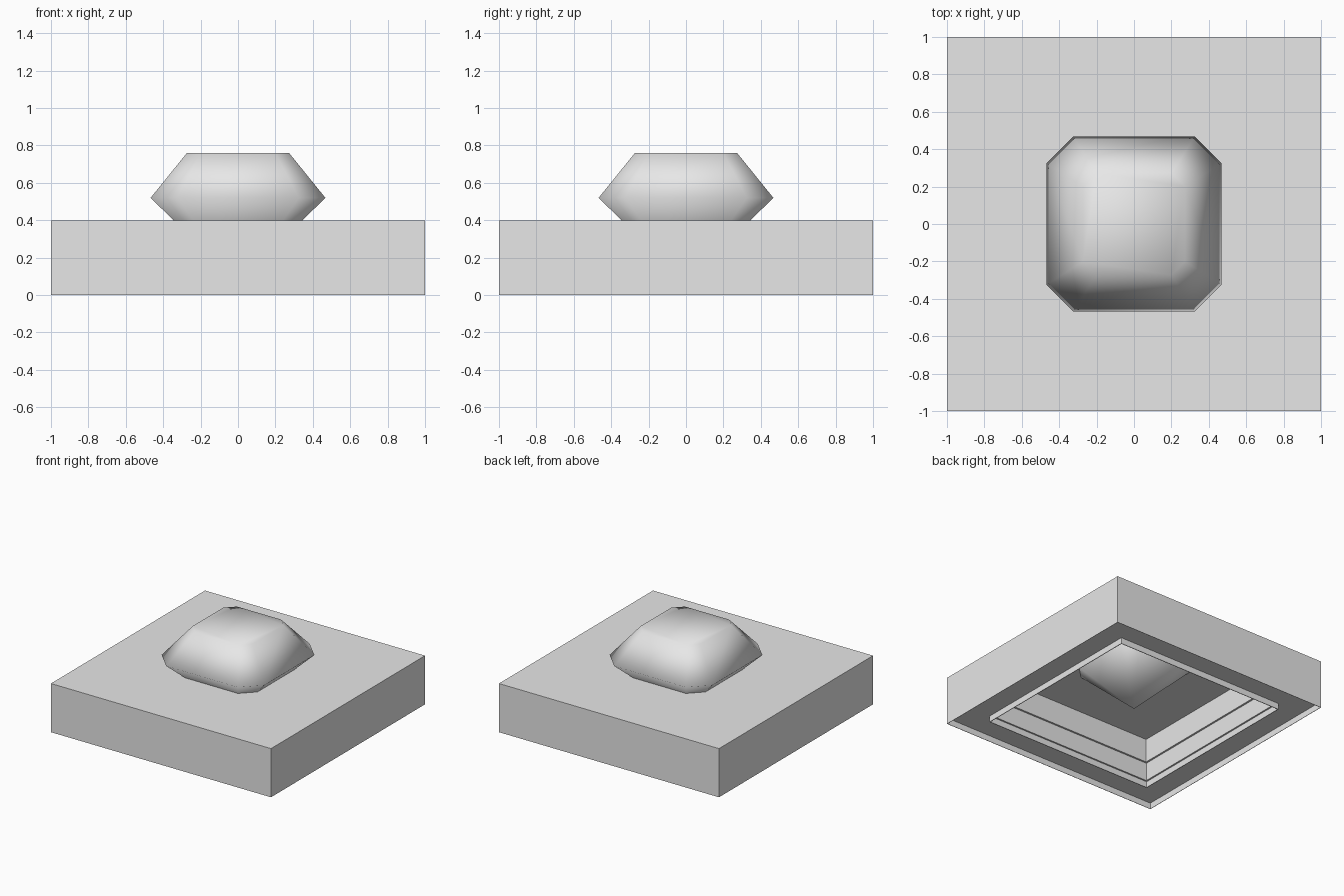
import bpy
import bmesh

cube = bpy.data.objects.get("Cube")
if cube:
    bpy.data.objects.remove(cube, do_unlink=True)

grey = bpy.data.materials.new("plain grey")
grey.use_nodes = True
grey.diffuse_color = (0.8, 0.8, 0.8, 1)
grey.node_tree.nodes["Principled BSDF"].inputs["Base Color"].default_value = (0.8, 0.8, 0.8, 1)


def lofted(name, sections, smooth=False):
    """Skin a list of point rings; a one-point ring closes to a tip."""
    bm = bmesh.new()
    rings = [[bm.verts.new(p) for p in ring] for ring in sections]
    for low, high in zip(rings, rings[1:]):
        n = len(high)
        for i in range(n):
            j = (i + 1) % n
            if len(low) == 1:
                bm.faces.new((low[0], high[j], high[i]))
            else:
                bm.faces.new((low[i], low[j], high[j], high[i]))
    if len(rings[0]) > 1:
        bm.faces.new(rings[0][::-1])
    bm.faces.new(rings[-1])
    bmesh.ops.recalc_face_normals(bm, faces=bm.faces)
    for face in bm.faces:
        face.smooth = smooth
    mesh = bpy.data.meshes.new(name)
    bm.to_mesh(mesh)
    bm.free()
    mesh.materials.append(grey)
    obj = bpy.data.objects.new(name, mesh)
    bpy.context.collection.objects.link(obj)
    return obj


def square(half, z):
    return [(-half, -half, z), (half, -half, z), (half, half, z), (-half, half, z)]


def octagon(half, cut, z):
    return [(-cut, -half, z), (cut, -half, z), (half, -cut, z), (half, cut, z),
            (cut, half, z), (-cut, half, z), (-half, cut, z), (-half, -cut, z)]


# Hollow base: ceiling, stepped recess, inner lip, shallow groove, outer skirt, top
base_profile = [(0.74, 0.395), (0.74, 0.2), (0.755, 0.2), (0.755, 0.05),
                (0.768, 0.05), (0.768, 0), (0.773, 0), (0.773, 0.05),
                (0.997, 0.05), (0.997, 0), (1, 0), (1, 0.4)]
lofted("base", [square(half, z) for half, z in base_profile])

# Cut gem: pointed underside, wide girdle, flat table
lofted("gem", [[(0, 0, 0.06)], octagon(0.467, 0.325, 0.52), octagon(0.273, 0.2, 0.76)],
       smooth=True)
